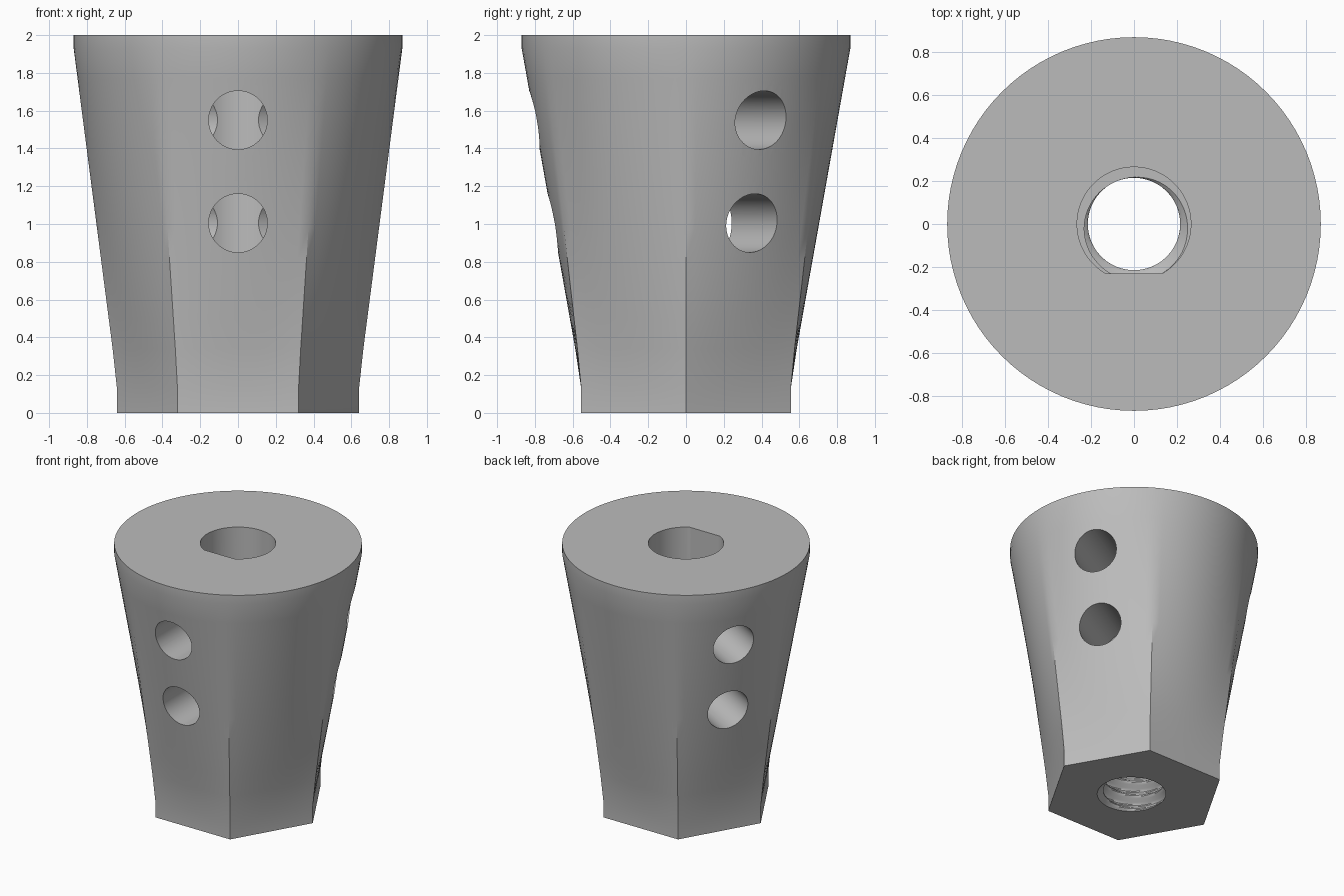
import bpy, bmesh, math
from mathutils import Matrix

old = bpy.data.objects.get("Cube")
if old:
    bpy.data.objects.remove(old)

HEIGHT, TOP_R, APOTHEM = 2.0, 0.87, 0.555
BORE_R, CREST_R, FLAT_Y = 0.265, 0.215, -0.23
THREAD_TOP, PITCH = 0.75, 0.11

grey = bpy.data.materials.new("plain grey")
grey.use_nodes = True
grey.diffuse_color = (0.5, 0.5, 0.5, 1)
grey.node_tree.nodes["Principled BSDF"].inputs["Base Color"].default_value = (0.5, 0.5, 0.5, 1)


def loft(name, levels, segments, point):
    """Closed solid through rings; point(angle, z) gives x and y."""
    bm = bmesh.new()
    rings = []
    for z in levels:
        ring = []
        for i in range(segments):
            x, y = point(math.tau * i / segments, z)
            ring.append(bm.verts.new((x, y, z)))
        rings.append(ring)
    for low, high in zip(rings, rings[1:]):
        for i in range(segments):
            j = (i + 1) % segments
            bm.faces.new((low[i], low[j], high[j], high[i]))
    bm.faces.new(rings[0][::-1])
    bm.faces.new(rings[-1])
    bmesh.ops.recalc_face_normals(bm, faces=bm.faces)
    mesh = bpy.data.meshes.new(name)
    bm.to_mesh(mesh)
    bm.free()
    obj = bpy.data.objects.new(name, mesh)
    bpy.context.collection.objects.link(obj)
    return obj


def polar(radius, angle):
    return radius * math.cos(angle), radius * math.sin(angle)


# Body: hexagonal foot blending into a round top
def body_point(angle, z):
    sector = math.pi / 3
    hexagon = APOTHEM / math.cos(angle % sector - sector / 2)
    if z < 0.34:
        t = max(0, z - 0.13) / 0.21 * 0.1
    else:
        t = min(1, 0.1 + 0.9 * (z - 0.34) / 1.59)
    return polar(hexagon + (TOP_R - hexagon) * t, angle)


levels = [0, 0.13] + [0.34 + 1.59 * k / 10 for k in range(11)] + [HEIGHT]
body = loft("tapered_body", levels, 96, body_point)
body.data.materials.append(grey)


# Upper bore with one flat side
def bore_point(angle, z):
    x, y = polar(BORE_R, angle)
    return x, max(y, FLAT_Y)


cutters = [loft("bore_cutter", [THREAD_TOP, HEIGHT + 0.1], 96, bore_point)]


# Lower bore with a helical thread
def thread_point(angle, z):
    phase = (z / PITCH - angle / math.tau) % 1
    ridge = min(1, max(0, 2.6 * abs(phase - 0.5) - 0.15))
    return polar(CREST_R + (BORE_R - CREST_R) * ridge, angle)


steps = 96
thread_levels = [-0.1 + (THREAD_TOP + 0.105) * k / steps for k in range(steps + 1)]
cutters.append(loft("thread_cutter", thread_levels, 60, thread_point))

# Three pairs of round side holes, each running from the axis outwards
for degrees in (-90, 30, 150):
    for z in (1.005, 1.55):
        hole = loft("side_hole_cutter", [0, 1.2], 64, lambda a, h: polar(0.155, a))
        hole.data.transform(Matrix.Translation((0, 0, z))
                            @ Matrix.Rotation(math.radians(degrees), 4, "Z")
                            @ Matrix.Rotation(math.pi / 2, 4, "Y"))
        cutters.append(hole)

# Cut the body, then tidy up
bpy.ops.object.select_all(action="DESELECT")
bpy.context.view_layer.objects.active = body
body.select_set(True)
for cutter in cutters:
    cutter.hide_render = True
    cut = body.modifiers.new("cut", "BOOLEAN")
    cut.operation = "DIFFERENCE"
    cut.solver = "EXACT"
    cut.object = cutter
    bpy.ops.object.modifier_apply(modifier=cut.name)
for cutter in cutters:
    bpy.data.objects.remove(cutter)

bpy.ops.object.shade_smooth_by_angle(angle=math.radians(30))
